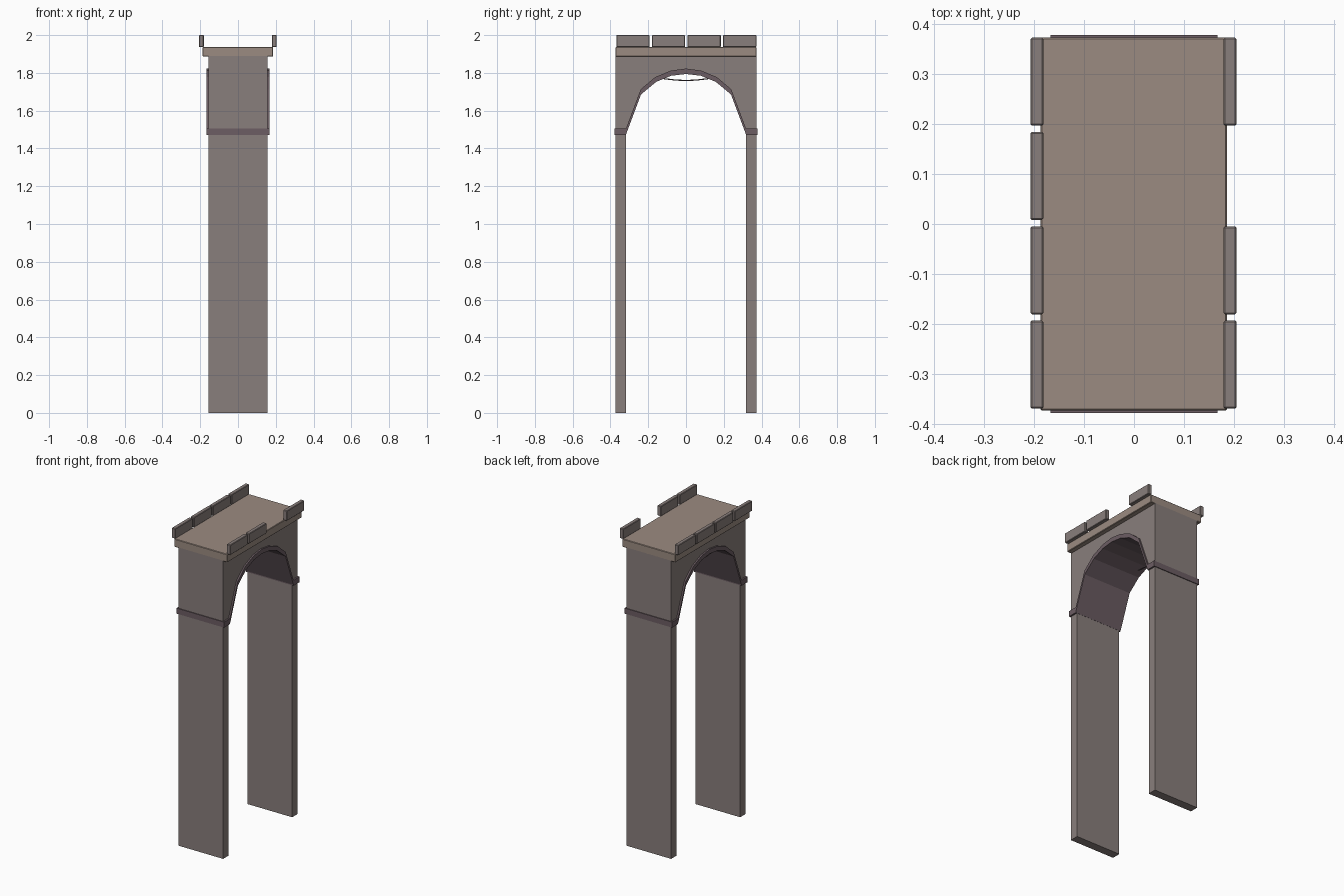
import bpy, bmesh
from math import cos, pi

if "Cube" in bpy.data.objects:
    bpy.data.objects.remove(bpy.data.objects["Cube"])


def material(name, rgb):
    m = bpy.data.materials.new(name)
    m.diffuse_color = (*rgb, 1)
    m.use_nodes = True
    m.node_tree.nodes["Principled BSDF"].inputs["Base Color"].default_value = m.diffuse_color
    return m


STONE = material("stone", (0.25, 0.21, 0.20))
CAP = material("cap_stone", (0.33, 0.26, 0.22))
TRIM = material("trim_stone", (0.15, 0.11, 0.125))


def add_object(name, bm, mat):
    bmesh.ops.recalc_face_normals(bm, faces=bm.faces[:])
    mesh = bpy.data.meshes.new(name)
    bm.to_mesh(mesh)
    bm.free()
    mesh.materials.append(mat)
    ob = bpy.data.objects.new(name, mesh)
    bpy.context.collection.objects.link(ob)
    return ob


def extrude_profile(name, points, half_x, mat):
    """Extrude a closed (y, z) outline from -half_x to half_x."""
    bm = bmesh.new()
    face = bm.faces.new([bm.verts.new((-half_x, y, z)) for y, z in points])
    ext = bmesh.ops.extrude_face_region(bm, geom=[face])
    verts = [g for g in ext["geom"] if isinstance(g, bmesh.types.BMVert)]
    bmesh.ops.translate(bm, vec=(2 * half_x, 0, 0), verts=verts)
    return add_object(name, bm, mat)


def box(name, lo, hi, mat, bevel=0.0):
    bm = bmesh.new()
    bmesh.ops.create_cube(bm, size=1)
    for v in bm.verts:
        v.co = [(a + b) / 2 + c * (b - a) for a, b, c in zip(lo, hi, v.co)]
    if bevel:
        bmesh.ops.bevel(bm, geom=bm.edges[:], offset=bevel, segments=1, affect='EDGES')
    return add_object(name, bm, mat)


def mirrored(half):
    """Complete an arch line given from the -y springing to the crown."""
    return half + [(-y, z) for y, z in reversed(half[:-1])]


outer = mirrored([(-0.318, 1.505), (-0.24, 1.713), (-0.163, 1.778), (-0.08, 1.812), (0, 1.823)])
inner = mirrored([(-0.318, 1.473), (-0.238, 1.686), (-0.157, 1.753), (-0.078, 1.785), (0, 1.794)])

# Wall: two legs joined by the arched upper part
wall = [(-0.373, 1.89), (-0.373, 0), (-0.318, 0)] + outer + [(0.318, 0), (0.373, 0), (0.373, 1.89)]
extrude_profile("arched_wall", wall, 0.157, STONE)

# Arch lining standing slightly proud of the wall
extrude_profile("arch_lining", outer + inner[::-1], 0.167, TRIM)

# Bands at the springing of the arch
for side, y0, y1 in (("front", -0.378, -0.317), ("back", 0.317, 0.378)):
    box(side + "_band", (-0.167, y0, 1.47), (0.167, y1, 1.505), TRIM)

# Deck slab
box("deck", (-0.187, -0.373, 1.886), (0.186, 0.373, 1.937), CAP, 0.003)

# Parapet blocks, with one missing on the right
for side, x in (("left", -0.194), ("right", 0.192)):
    for i in range(4):
        if side == "right" and i == 2:
            continue
        y = -0.281 + i * 0.1885
        box(f"{side}_parapet_{i + 1}", (x - 0.013, y - 0.088, 1.936),
            (x + 0.013, y + 0.088, 2.0), STONE, 0.003)

# Thin sagging cable under the crown
curve = bpy.data.curves.new("cable", 'CURVE')
curve.dimensions = '3D'
curve.bevel_depth = 0.003
curve.bevel_resolution = 0
spline = curve.splines.new('POLY')
spline.points.add(8)
for i, p in enumerate(spline.points):
    t = i / 4 - 1
    p.co = (-0.13, 0.135 * t, 1.760 + 0.012 * (1 - cos(t * pi / 2)), 1)
curve.materials.append(TRIM)
bpy.context.collection.objects.link(bpy.data.objects.new("cable", curve))
